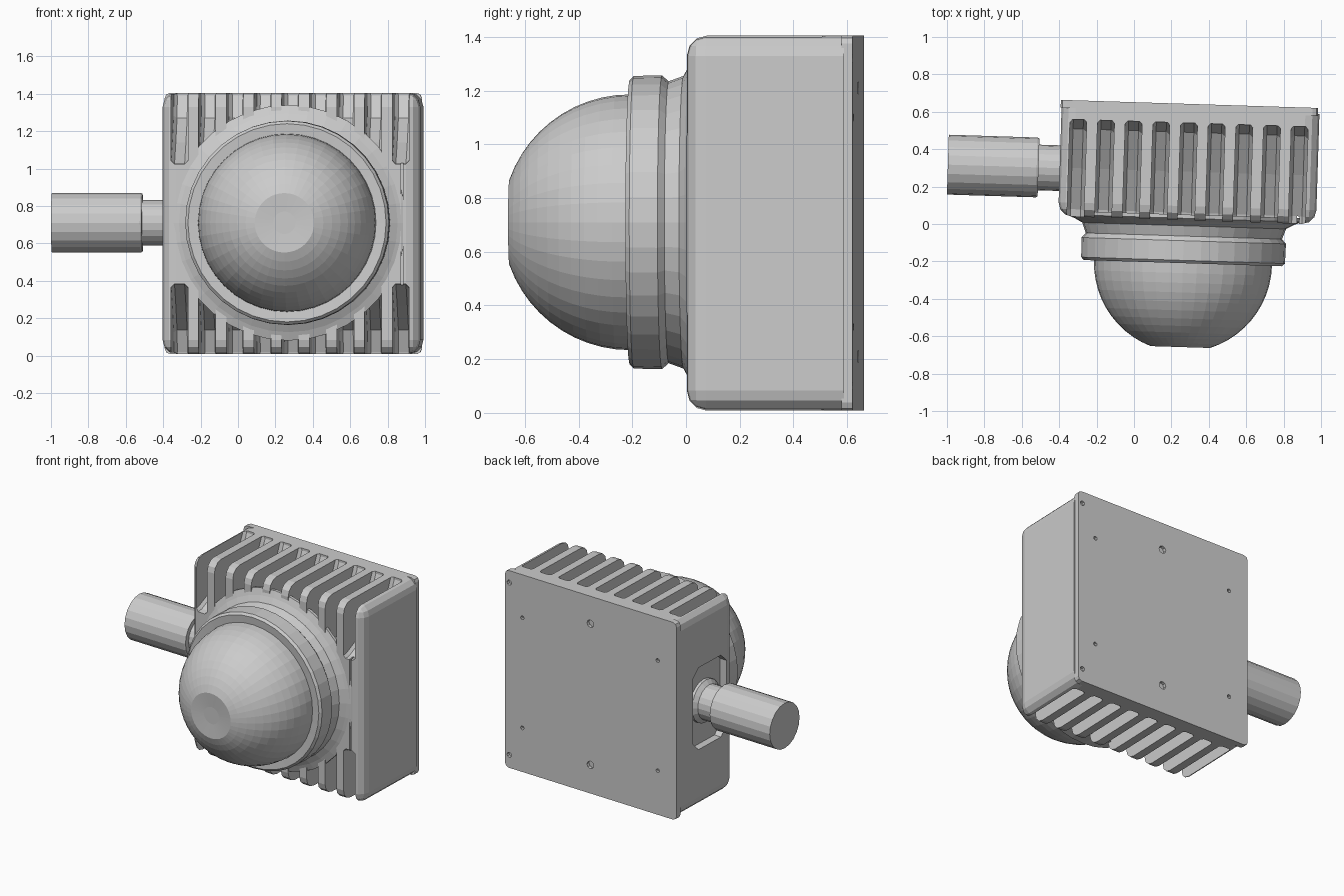
import bpy, bmesh, math
from mathutils import Matrix, Vector

if "Cube" in bpy.data.objects:
    bpy.data.objects.remove(bpy.data.objects["Cube"])

CX, CZ = 0.278, 0.71          # lens axis
TOP, BOTTOM = 1.405, 0.008


def make(name, bm):
    bmesh.ops.recalc_face_normals(bm, faces=bm.faces)
    mesh = bpy.data.meshes.new(name)
    bm.to_mesh(mesh)
    bm.free()
    obj = bpy.data.objects.new(name, mesh)
    bpy.context.collection.objects.link(obj)
    return obj


def add_box(bm, x0, x1, y0, y1, z0, z1):
    m = Matrix.Translation(((x0 + x1) / 2, (y0 + y1) / 2, (z0 + z1) / 2))
    m = m @ Matrix.Diagonal((x1 - x0, y1 - y0, z1 - z0, 1))
    return bmesh.ops.create_cube(bm, size=1, matrix=m)["verts"]


def bevel(bm, test, width, segments):
    """Bevel the edges whose end points pass the test."""
    edges = [e for e in bm.edges if test(e.verts[0].co, e.verts[1].co)]
    bmesh.ops.bevel(bm, geom=edges, offset=width, segments=segments,
                    profile=0.5, affect='EDGES')


def lathe(name, profile, steps, centre, axis):
    """Revolve (radius, distance) pairs about the y or x axis."""
    bm = bmesh.new()
    rings = []
    for r, d in profile:
        ring = []
        for i in range(steps):
            a = 2 * math.pi * i / steps
            u, v = r * math.cos(a), r * math.sin(a)
            p = Vector((u, d, v)) if axis == 'y' else Vector((d, u, v))
            ring.append(bm.verts.new(p + Vector(centre)))
        rings.append(ring)
    for a, b in zip(rings, rings[1:]):
        for i in range(steps):
            j = (i + 1) % steps
            bm.faces.new((a[i], a[j], b[j], b[i]))
    bm.faces.new(rings[0])
    bm.faces.new(rings[-1])
    return make(name, bm)


def cut(target, cutter):
    mod = target.modifiers.new("cut", 'BOOLEAN')
    mod.operation = 'DIFFERENCE'
    mod.solver = 'EXACT'
    mod.object = cutter
    cutter.hide_render = True
    bpy.context.view_layer.objects.active = target
    bpy.ops.object.modifier_apply(modifier=mod.name)
    bpy.data.objects.remove(cutter, do_unlink=True)


# Housing: box rounded at the front and along its long corners
bm = bmesh.new()
add_box(bm, -0.397, 0.982, 0.02, 0.61, BOTTOM, TOP)
bevel(bm, lambda a, b: min(a.y, b.y) < 0.1, 0.075, 3)
housing = make("housing", bm)

# Cooling grooves: mirrored top and bottom, fins remain between them
groove = [(0.54, 1.46), (0.54, 1.39), (0.49, 1.27), (0.28, 1.14),
          (0.06, 1.03), (-0.06, 1.01), (-0.06, 1.46)]
bm = bmesh.new()
for k in range(9):
    x = -0.305 + 0.148 * k
    for flip in (False, True):
        pts = [(y, 2 * CZ - 0.013 - z if flip else z) for y, z in groove]
        sides = [[bm.verts.new((x + s, y, z)) for y, z in pts]
                 for s in (-0.045, 0.045)]
        bm.faces.new(sides[0])
        bm.faces.new(sides[1])
        for i in range(len(pts)):
            j = (i + 1) % len(pts)
            bm.faces.new((sides[0][i], sides[0][j], sides[1][j], sides[1][i]))
bmesh.ops.recalc_face_normals(bm, faces=bm.faces)
# Soften the groove floor corners
floor = [e for e in bm.edges if len(e.link_faces) == 2
         and any(len(f.verts) > 4 for f in e.link_faces)
         and all(-0.07 < v.co.y < 0.545 and 0 < v.co.z < 1.42 for v in e.verts)]
bmesh.ops.bevel(bm, geom=floor, offset=0.018, segments=1, affect='EDGES')
cut(housing, make("groove_cutter", bm))

# Pocket round the stem and thin seam along the right of the front
bm = bmesh.new()
add_box(bm, -0.5, -0.345, 0.10, 0.46, 0.42, 1.0)
bevel(bm, lambda a, b: abs(a.x - b.x) > 0.1, 0.06, 1)
cut(housing, make("pocket_cutter", bm))
bm = bmesh.new()
add_box(bm, 0.88, 0.892, -0.02, 0.06, 0.35, 1.06)
cut(housing, make("seam_cutter", bm))

# Back plate with screw holes
bm = bmesh.new()
add_box(bm, -0.402, 0.974, 0.60, 0.642, BOTTOM, TOP)
bevel(bm, lambda a, b: abs(a.y - b.y) > 0.01, 0.03, 2)
plate = make("back_plate", bm)
bm = bmesh.new()
holes = [(0.94, 1.32, 0.018), (0.835, 1.10, 0.014),
         (-0.25, 1.10, 0.014), (0.29, 1.21, 0.027)]
for x, z, r in holes:
    for zz in (z, 2 * CZ - z):
        m = Matrix.Translation((x, 0.65, zz)) @ Matrix.Rotation(math.pi / 2, 4, 'X')
        bmesh.ops.create_cone(bm, cap_ends=True, segments=8, radius1=r,
                              radius2=r, depth=0.06, matrix=m)
cut(plate, make("hole_cutter", bm))

# Lens ring flaring back into the housing
lathe("lens_ring",
      [(0.45, -0.185), (0.475, -0.205), (0.53, -0.21), (0.545, -0.195),
       (0.547, -0.09), (0.525, -0.065), (0.545, -0.01), (0.585, 0.012),
       (0.63, 0.03), (0.63, 0.05)], 36, (CX, 0, CZ), 'y')

# Dome with a small flattened, slightly dished tip
R, Y0 = 0.476, -0.21
dome = [(R, -0.15)]
for i in range(12):
    a = math.radians(70.5 * i / 11)
    dome.append((R * math.cos(a), Y0 - R * math.sin(a)))
dome.append((0.06, -0.652))
lathe("lens_dome", dome, 40, (CX, 0, CZ), 'y')

# Mounting stem: neck with collar, then the thicker post
lathe("stem_neck", [(0.15, -0.33), (0.15, -0.365), (0.122, -0.39), (0.122, -0.53)],
      20, (0, 0.277, CZ), 'x')
lathe("stem_post", [(0.155, -0.51), (0.16, -0.52), (0.16, -0.995)],
      20, (0, 0.277, CZ), 'x')

# The whole unit is turned slightly about the vertical
pivot = Matrix.Translation((0.29, 0.3, 0))
turn = pivot @ Matrix.Rotation(math.radians(-1.8), 4, 'Z') @ pivot.inverted()
for obj in bpy.context.scene.objects:
    obj.data.transform(turn)
